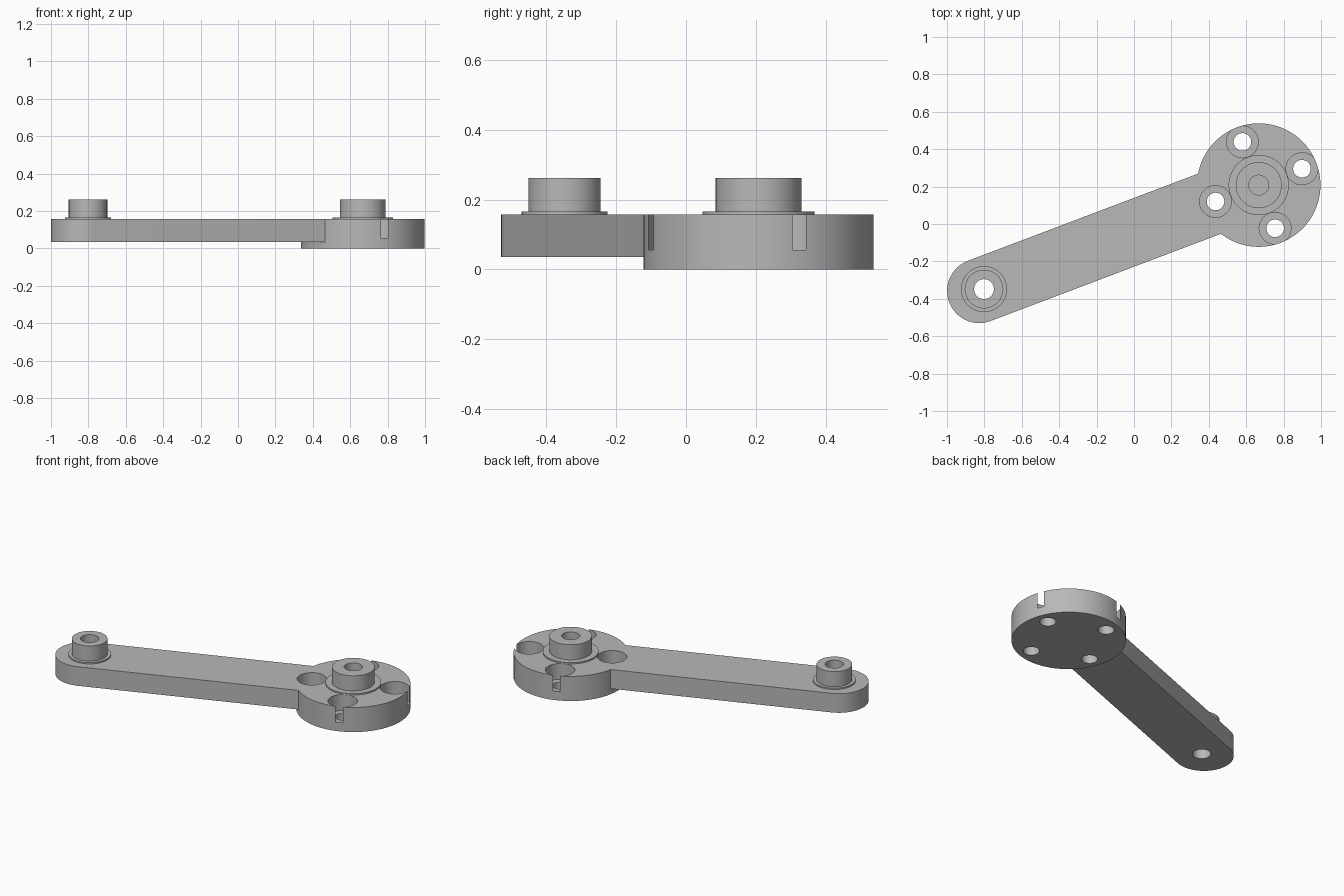
import bpy, bmesh
from math import pi, cos, sin, atan2
from mathutils import Matrix, Vector

cube = bpy.data.objects.get("Cube")
if cube:
    bpy.data.objects.remove(cube, do_unlink=True)

# Main dimensions
HUB = Vector((0.667, 0.208, 0))
TIP = Vector((-0.802, -0.348, 0))
TOP, ARM_BOTTOM, SEAT = 0.157, 0.035, 0.056
HUB_R, ARM_R, BORE_R = 0.33, 0.172, 0.053
ANGLE = atan2(HUB.y - TIP.y, HUB.x - TIP.x)
along = Vector((cos(ANGLE), sin(ANGLE), 0))

steel = bpy.data.materials.new("plain grey")
steel.use_nodes = True
GREY = (0.48, 0.48, 0.48, 1)
steel.diffuse_color = GREY
steel.node_tree.nodes["Principled BSDF"].inputs["Base Color"].default_value = GREY


def finish(name, bm):
    bmesh.ops.recalc_face_normals(bm, faces=bm.faces)
    mesh = bpy.data.meshes.new(name)
    bm.to_mesh(mesh)
    bm.free()
    mesh.materials.append(steel)
    obj = bpy.data.objects.new(name, mesh)
    bpy.context.collection.objects.link(obj)
    return obj


def prism(name, outline, z0, z1):
    """Extrude a flat outline from z0 up to z1."""
    bm = bmesh.new()
    face = bm.faces.new([bm.verts.new((p.x, p.y, z0)) for p in outline])
    ext = bmesh.ops.extrude_face_region(bm, geom=[face])
    moved = [v for v in ext["geom"] if isinstance(v, bmesh.types.BMVert)]
    bmesh.ops.translate(bm, verts=moved, vec=(0, 0, z1 - z0))
    return finish(name, bm)


def arc(centre, radius, start, sweep, steps):
    return [centre + radius * Vector((cos(start + sweep * i / steps),
                                      sin(start + sweep * i / steps), 0))
            for i in range(steps + 1)]


def cylinder(name, centre, radius, z0, z1, sides=96):
    return prism(name, arc(centre, radius, ANGLE, 2 * pi, sides)[:-1], z0, z1)


def combine(target, tool, operation):
    tool.hide_render = True
    mod = target.modifiers.new(operation.lower(), "BOOLEAN")
    mod.operation, mod.solver, mod.object = operation, "EXACT", tool
    bpy.context.view_layer.objects.active = target
    bpy.ops.object.modifier_apply(modifier=mod.name)
    bpy.data.objects.remove(tool, do_unlink=True)


def boss(name, centre, radius, flange):
    """Turned collar with a thin flange and an open bore."""
    profile = [(BORE_R, TOP), (BORE_R, 0.262), (radius, 0.262),
               (radius, 0.166), (flange, 0.166), (flange, TOP)]
    bm = bmesh.new()
    verts = [bm.verts.new((r, 0, z)) for r, z in profile]
    edges = [bm.edges.new(pair) for pair in zip(verts, verts[1:])]
    bmesh.ops.spin(bm, geom=verts + edges, cent=(0, 0, 0), axis=(0, 0, 1),
                   angle=2 * pi, steps=96)
    bmesh.ops.remove_doubles(bm, verts=bm.verts, dist=1e-4)
    bmesh.ops.transform(bm, verts=bm.verts,
                        matrix=Matrix.Translation(centre) @ Matrix.Rotation(ANGLE, 4, "Z"))
    return finish(name, bm)


# Round hub plate joined to the straight arm with its rounded tip
body = cylinder("crank_body", HUB, HUB_R, 0, TOP)
side = ARM_R * Vector((-along.y, along.x, 0))
tip_round = arc(TIP - 0.027 * along, ARM_R, ANGLE + pi / 2, pi, 32)
arm = prism("arm", tip_round + [HUB - side, HUB + side], ARM_BOTTOM, TOP)
combine(body, arm, "UNION")

# Four bolt holes; the wide seats break through the hub rim
for i in range(4):
    a = ANGLE + i * pi / 2
    spot = HUB + 0.247 * Vector((cos(a), sin(a), 0))
    combine(body, cylinder("seat_cutter", spot, 0.085, SEAT, 0.3), "DIFFERENCE")
    combine(body, cylinder("bolt_cutter", spot, 0.047, -0.1, 0.1, 48), "DIFFERENCE")

# Blind bore at the hub, through bore at the tip
combine(body, cylinder("hub_bore_cutter", HUB, BORE_R, SEAT, 0.3), "DIFFERENCE")
combine(body, cylinder("tip_bore_cutter", TIP, BORE_R, -0.1, 0.3), "DIFFERENCE")

# Raised collars
parts = [body,
         boss("hub_boss", HUB, 0.123, 0.161),
         boss("tip_boss", TIP, 0.103, 0.123)]

bpy.ops.object.select_all(action="DESELECT")
for obj in parts:
    obj.select_set(True)
bpy.context.view_layer.objects.active = body
bpy.ops.object.shade_smooth_by_angle(angle=pi / 6)
